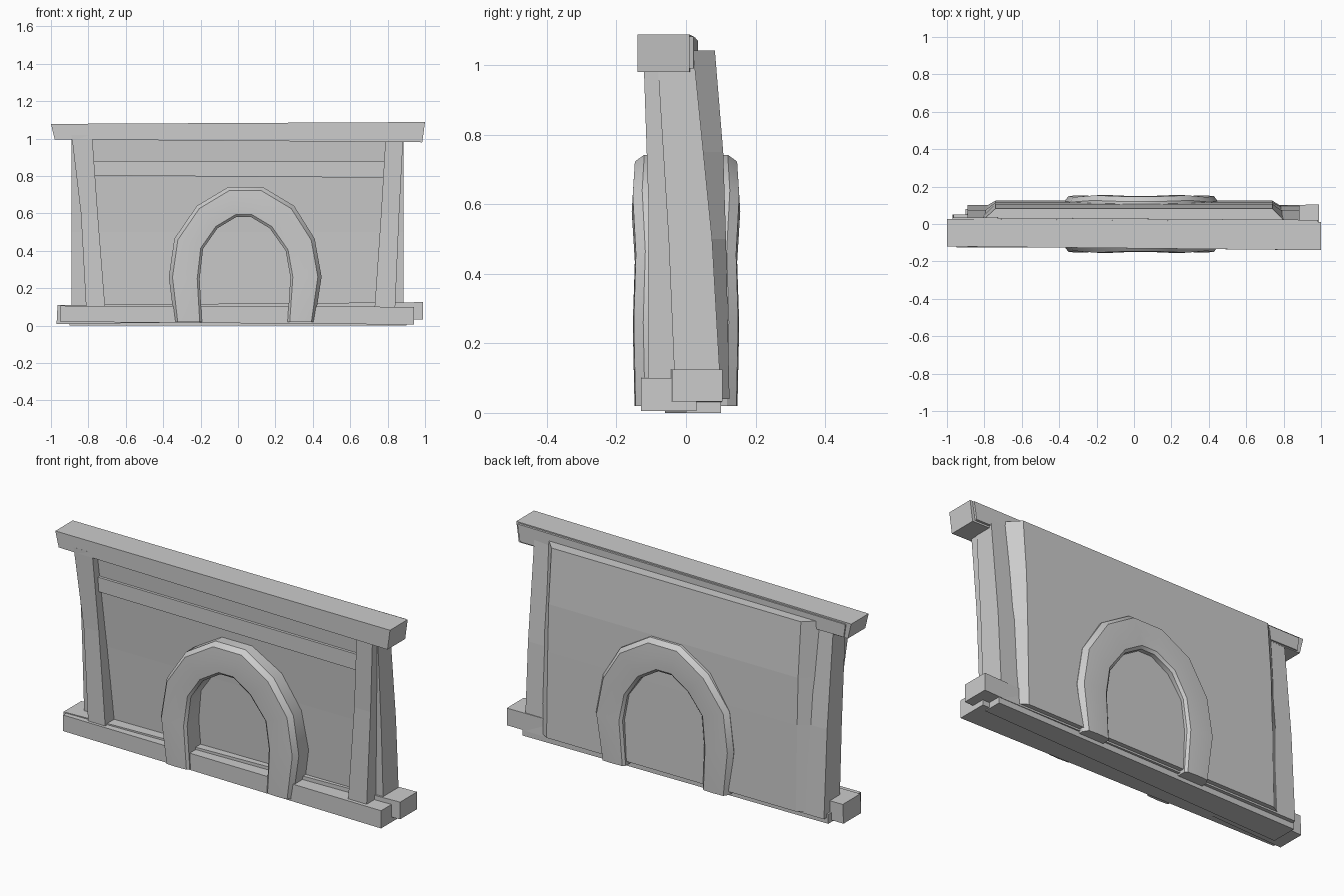
import bpy, bmesh
from mathutils import Vector

if "Cube" in bpy.data.objects:
    bpy.data.objects.remove(bpy.data.objects["Cube"])


def make_object(name, verts, faces, smooth=False):
    mesh = bpy.data.meshes.new(name)
    bm = bmesh.new()
    vs = [bm.verts.new(v) for v in verts]
    for f in faces:
        bm.faces.new([vs[i] for i in f])
    bmesh.ops.recalc_face_normals(bm, faces=bm.faces)
    bm.to_mesh(mesh)
    bm.free()
    obj = bpy.data.objects.new(name, mesh)
    bpy.context.collection.objects.link(obj)
    if smooth:
        bpy.ops.object.select_all(action='DESELECT')
        obj.select_set(True)
        bpy.context.view_layer.objects.active = obj
        bpy.ops.object.shade_smooth_by_angle(angle=0.6)
    return obj


def loft(name, rings, smooth=False):
    """Join equal-sized rings of points into a capped solid."""
    n = len(rings[0])
    verts = [p for r in rings for p in r]
    faces = [(k * n + i, k * n + (i + 1) % n, (k + 1) * n + (i + 1) % n, (k + 1) * n + i)
             for k in range(len(rings) - 1) for i in range(n)]
    faces += [tuple(range(n)), tuple(range(len(verts) - n, len(verts)))]
    return make_object(name, verts, faces, smooth)


def upright(name, levels):
    """Solid from (z, x0, x1, y0, y1) rectangles stacked upward."""
    return loft(name, [[(x0, y0, z), (x1, y0, z), (x1, y1, z), (x0, y1, z)]
                       for z, x0, x1, y0, y1 in levels])


def beam(name, *ends):
    """Solid from (x at bottom, x at top, y0, y1, z0, z1) end sections."""
    return loft(name, [[(xb, y0, z0), (xb, y1, z0), (xt, y1, z1), (xt, y0, z1)]
                       for xb, xt, y0, y1, z0, z1 in ends])


# Slightly crooked top and bottom timbers
beam("top_beam", (-0.98, -1.0, -0.12, 0.028, 0.995, 1.078),
     (0.985, 1.0, -0.14, 0.01, 0.98, 1.088))
beam("top_back_beam", (-0.96, -0.97, -0.11, 0.035, 1.0, 1.07),
     (0.97, 0.985, -0.12, 0.022, 0.99, 1.082))
beam("bottom_front_beam", (-0.95, -0.95, -0.125, 0.02, 0.02, 0.106),
     (0.94, 0.94, -0.13, 0.03, 0.005, 0.1))
beam("bottom_back_beam", (-0.97, -0.965, -0.10, 0.05, 0.008, 0.11),
     (0.99, 0.99, -0.04, 0.105, 0.033, 0.125))
beam("sill", (-0.9, -0.9, -0.06, 0.08, 0.0, 0.05),
     (0.9, 0.9, 0.0, 0.1, 0.0, 0.05))

# Leaning wall core
upright("wall", [(0.03, -0.89, 0.885, -0.03, 0.102),
                 (0.5, -0.89, 0.885, -0.05, 0.075),
                 (1.03, -0.89, 0.885, -0.083, 0.022)])

# Raised back panel with chamfered sides
loft("back_panel", [[(-0.82, yi, z), (0.81, yi, z), (0.74, yo, z), (-0.74, yo, z)]
                    for z, yi, yo in ((0.04, 0.08, 0.125), (0.5, 0.055, 0.115),
                                      (0.75, 0.03, 0.107), (1.042, 0.01, 0.083))])

# Front cross plank
beam("cross_plank", (-0.82, -0.82, -0.088, 0.0, 0.803, 0.88),
     (0.82, 0.82, -0.088, 0.0, 0.79, 0.876))

# Splayed front posts
upright("left_post", [(0.09, -0.812, -0.71, -0.11, 0.0),
                      (0.6, -0.84, -0.75, -0.108, 0.0),
                      (1.02, -0.89, -0.78, -0.122, 0.0)])
upright("right_post", [(0.09, 0.73, 0.84, -0.11, 0.0),
                       (0.6, 0.765, 0.862, -0.108, 0.0),
                       (1.02, 0.79, 0.884, -0.122, 0.0)])

# Stone arch running through the wall: outer point, inner point, half depth
arch = [((-0.34, 0.02), (-0.193, 0.02), 0.148),
        ((-0.37, 0.26), (-0.205, 0.25), 0.153),
        ((-0.34, 0.465), (-0.187, 0.41), 0.147),
        ((-0.22, 0.64), (-0.11, 0.52), 0.156),
        ((-0.05, 0.742), (-0.01, 0.58), 0.15),
        ((0.13, 0.742), (0.07, 0.58), 0.15),
        ((0.30, 0.64), (0.17, 0.52), 0.156),
        ((0.41, 0.465), (0.255, 0.40), 0.147),
        ((0.447, 0.26), (0.28, 0.26), 0.153),
        ((0.41, 0.02), (0.265, 0.02), 0.148)]
rings = []
for o, i, d in arch:
    o, i = Vector(o), Vector(i)
    half = [(0, d - 0.03), (0.12, d - 0.003), (0.5, d), (0.92, d - 0.003), (1, d - 0.015)]
    ring = [(t, -y) for t, y in half] + [(t, y) for t, y in reversed(half)]
    rings.append([(o.lerp(i, t).x, y, o.lerp(i, t).y) for t, y in ring])
loft("stone_arch", rings, smooth=True)
